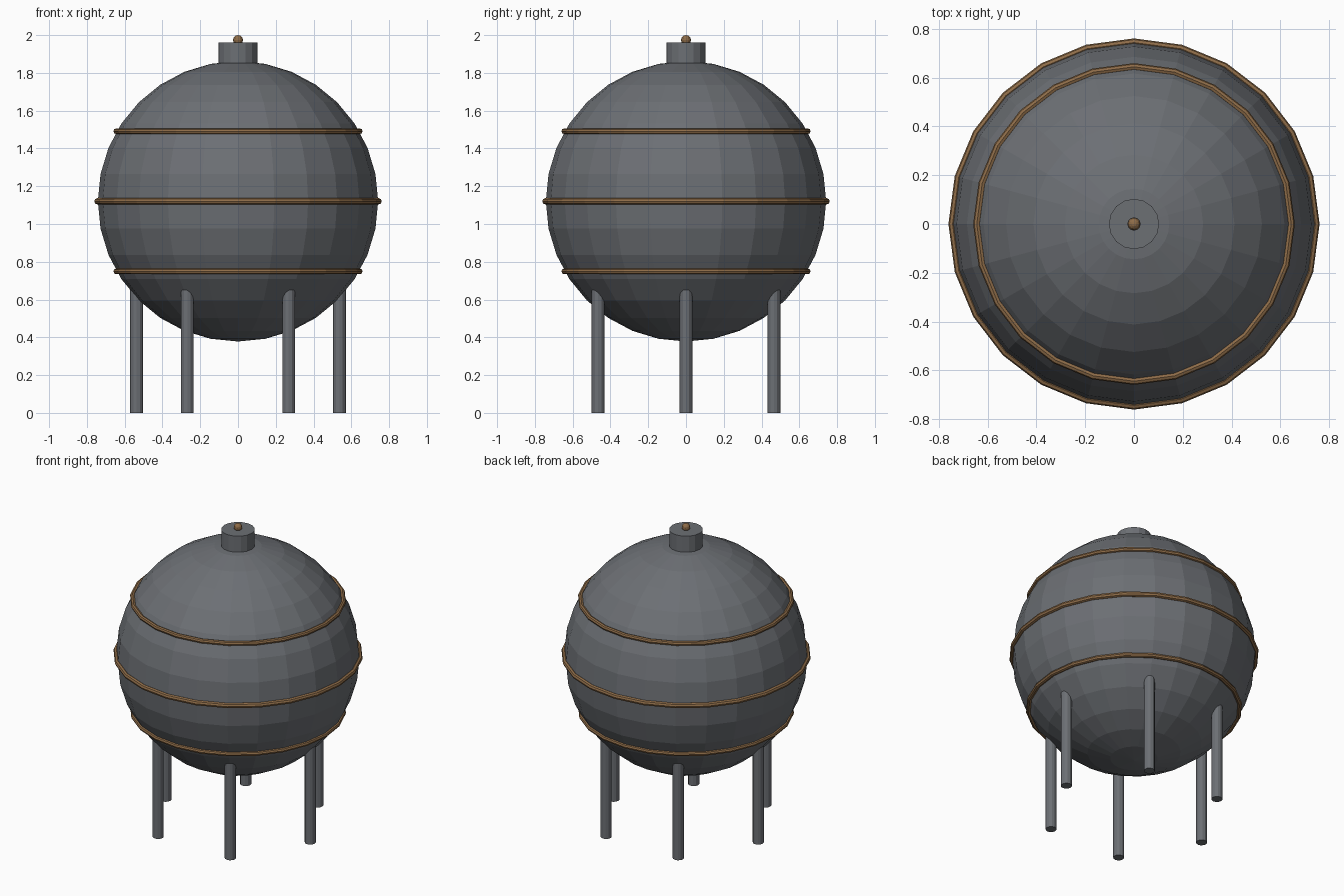
import bpy
import math
from math import cos, sin, pi

cube = bpy.data.objects.get("Cube")
if cube:
    bpy.data.objects.remove(cube, do_unlink=True)


def make_material(name, rgb):
    mat = bpy.data.materials.new(name)
    mat.use_nodes = True
    color = (*rgb, 1.0)
    mat.diffuse_color = color
    mat.node_tree.nodes["Principled BSDF"].inputs["Base Color"].default_value = color
    return mat


steel = make_material("steel grey", (0.15, 0.16, 0.175))
bronze = make_material("bronze", (0.27, 0.15, 0.065))


def finish(name, mat):
    obj = bpy.context.object
    obj.name = name
    obj.data.materials.append(mat)
    return obj


def cylinder(name, radius, bottom, top, x=0, y=0, sides=12):
    bpy.ops.mesh.primitive_cylinder_add(
        vertices=sides, radius=radius, depth=top - bottom,
        location=(x, y, (bottom + top) / 2))
    return finish(name, steel)


RADIUS = 0.742
CENTER = 1.12

# Spherical tank
bpy.ops.mesh.primitive_uv_sphere_add(
    segments=24, ring_count=16, radius=RADIUS, location=(0, 0, CENTER))
finish("tank", steel)

# Hoops around the tank at the equator and at thirty degrees above and below
for name, latitude, tube in (("lower_hoop", -pi / 6, 0.015),
                             ("middle_hoop", 0, 0.017),
                             ("upper_hoop", pi / 6, 0.015)):
    bpy.ops.mesh.primitive_torus_add(
        major_segments=24, minor_segments=8,
        major_radius=RADIUS * cos(latitude) + 0.002, minor_radius=tube,
        location=(0, 0, CENTER + RADIUS * sin(latitude)))
    finish(name, bronze)

# Six support legs, sunk into the tank
for i in range(6):
    angle = i * pi / 3
    cylinder(f"leg_{i + 1}", 0.034, 0, 0.7,
             0.537 * cos(angle), 0.537 * sin(angle))

# Top hatch with its knob
hatch = cylinder("hatch", 0.103, 1.82, 1.96, sides=16)
bpy.ops.mesh.primitive_uv_sphere_add(
    segments=12, ring_count=8, radius=0.026, location=(0, 0, 1.974))
finish("knob", bronze)
